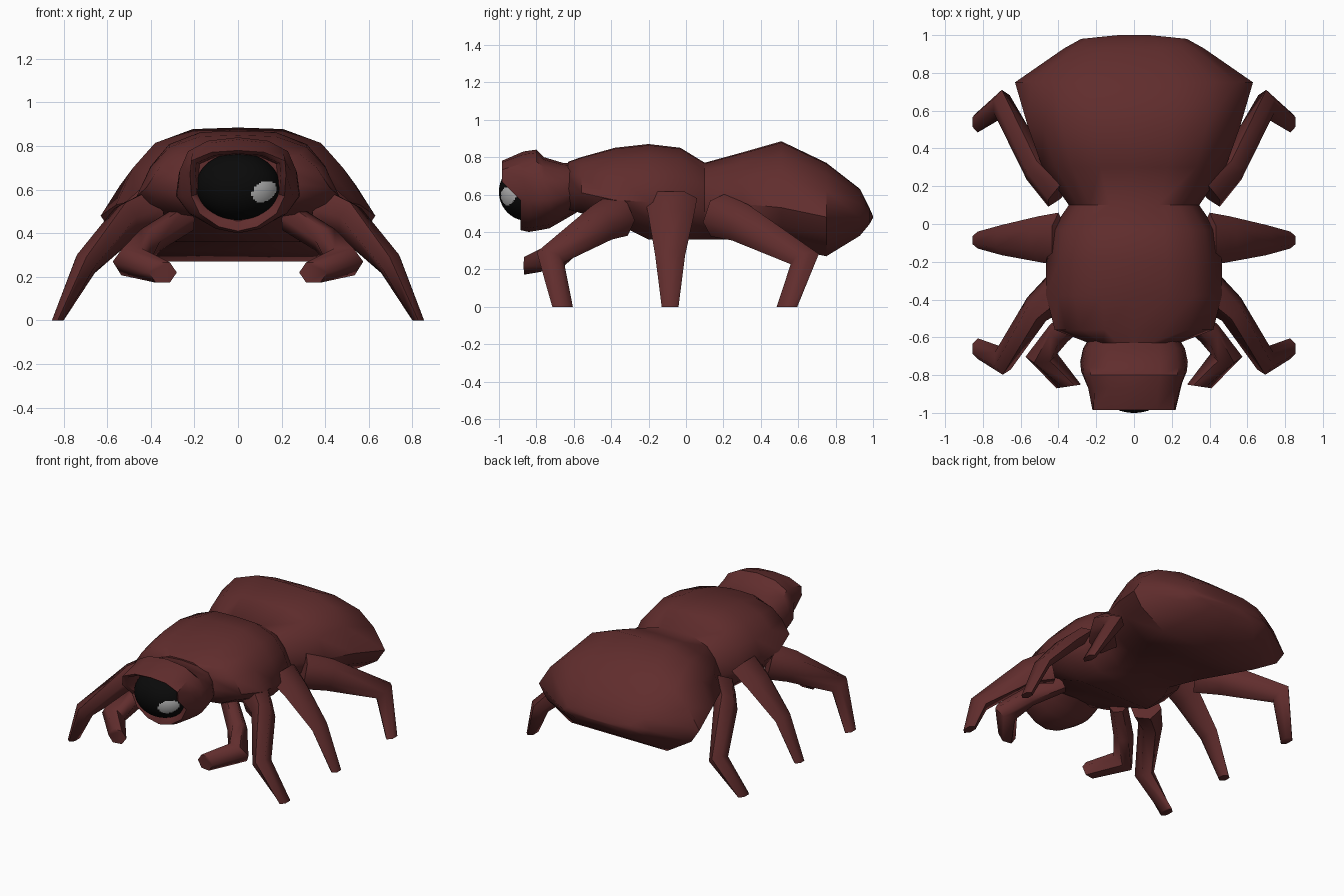
import bpy, bmesh, math
from mathutils import Vector

if "Cube" in bpy.data.objects:
    bpy.data.objects.remove(bpy.data.objects["Cube"])


def material(name, rgb):
    m = bpy.data.materials.new(name)
    m.diffuse_color = (*rgb, 1)
    m.use_nodes = True
    m.node_tree.nodes["Principled BSDF"].inputs["Base Color"].default_value = m.diffuse_color
    return m


SHELL = material("dark red shell", (0.118, 0.026, 0.026))
BLACK = material("eye black", (0.003, 0.003, 0.003))
GLINT = material("eye highlight grey", (0.5, 0.5, 0.5))


def loft(name, rings, mirror=False, angle=35):
    """Skin closed rings of equal length and cap both ends."""
    bm = bmesh.new()
    vs = [[bm.verts.new(p) for p in r] for r in rings]
    n = len(rings[0])
    for a, b in zip(vs, vs[1:]):
        for i in range(n):
            j = (i + 1) % n
            bm.faces.new((a[i], a[j], b[j], b[i]))
    bm.faces.new(vs[0])
    bm.faces.new(vs[-1])
    bmesh.ops.recalc_face_normals(bm, faces=bm.faces)
    me = bpy.data.meshes.new(name)
    bm.to_mesh(me)
    bm.free()
    ob = bpy.data.objects.new(name, me)
    bpy.context.collection.objects.link(ob)
    me.materials.append(SHELL)
    smooth(ob, angle)
    if mirror:
        ob.modifiers.new("Mirror", 'MIRROR')
    return ob


def smooth(ob, angle):
    bpy.ops.object.select_all(action='DESELECT')
    ob.select_set(True)
    bpy.context.view_layer.objects.active = ob
    bpy.ops.object.shade_smooth_by_angle(angle=math.radians(angle))


def section(shape, y_top, y_low, w, top, mid, bot):
    """Symmetric ring from a half profile; upper points may lean forward."""
    half = []
    for fx, fz in shape:
        z = mid + fz * ((top - mid) if fz > 0 else (mid - bot))
        half.append((fx * w, y_top if fz > 0.3 else y_low, z))
    return half + [(-x, y, z) for x, y, z in half[-2:0:-1]]


# Thorax and abdomen: one lofted body with a pinched waist
BODY = [(0, 1), (.37, .98), (.68, .8), (.86, .48), (1, 0), (.9, -.45), (.6, -1), (0, -1)]
body_rings = [  # y, half width, top, middle, bottom
    (-.63, .24, .775, .63, .52), (-.56, .42, .80, .61, .50),
    (-.38, .465, .85, .57, .45), (-.2, .465, .87, .56, .36),
    (-.03, .435, .85, .56, .36), (.1, .345, .77, .55, .36),
    (.3, .485, .825, .55, .36), (.51, .56, .885, .53, .32),
    (.75, .63, .77, .48, .27), (.93, .37, .63, .48, .38),
    (.98, .28, .53, .48, .44)]
rings = [section(BODY, r[0], *r) for r in body_rings]
rings.append([(x * .3, 1, .48 + (z - .48) * .1) for x, y, z in rings[-1]])
loft("body", rings, angle=50)

# Head: hooded shell with a recessed eye socket
RIM = [(0, 1), (.55, .95), (.98, .72), (1, .35), (.97, -.2), (.8, -.6), (.4, -.9), (0, -1)]
HEAD = [(0, 1), (.5, .93), (.82, .72), (.95, .35), (1, -.2), (.8, -.6), (.4, -.9), (0, -1)]
head_rings = [
    (-.85, -.85, .18, .76, .61, .47), (-.965, -.875, .195, .765, .61, .455),
    (-.985, -.885, .22, .78, .61, .41), (-.87, -.84, .255, .83, .61, .40),
    (-.8, -.78, .28, .84, .61, .41), (-.76, -.73, .285, .80, .61, .42),
    (-.66, -.66, .27, .77, .62, .46), (-.54, -.54, .2, .76, .64, .53)]
loft("head", [section(RIM if i < 3 else HEAD, *r) for i, r in enumerate(head_rings)], angle=45)

# Eye: ellipsoid with one grey highlight on its right side
bpy.ops.mesh.primitive_uv_sphere_add(segments=96, ring_count=64, location=(0, -.85, .615))
eye = bpy.context.object
eye.name = "eye"
for v in eye.data.vertices:
    v.co = (v.co.x * .192, v.co.y * .15, v.co.z * .155)
eye.data.materials.append(BLACK)
eye.data.materials.append(GLINT)
for p in eye.data.polygons:
    c = p.center
    dx, dz = c.x - .12, c.z + .024 - .25 * (c.x - .12)
    if c.y < 0 and (dx / .057) ** 2 + (dz / .046) ** 2 < 1:
        p.material_index = 1
smooth(eye, 30)


def limb(name, path, ref, end, sides=6):
    """Tapered limb; path holds (point, half size u, half size v)."""
    pts = [Vector(p) for p, _, _ in path]
    rings = []
    for i, (_, a, b) in enumerate(path):
        t = Vector()
        if i > 0:
            t += (pts[i] - pts[i - 1]).normalized()
        if i < len(pts) - 1:
            t += (pts[i + 1] - pts[i]).normalized()
        else:
            t = Vector(end)
        t.normalize()
        u = t.cross(Vector(ref)).normalized()
        v = t.cross(u)
        ang = [2 * math.pi * k / sides for k in range(sides)]
        rings.append([pts[i] + u * a * math.cos(q) + v * b * math.sin(q) * 1.15 for q in ang])
    loft(name, rings, mirror=True, angle=62)


# Walking legs, mirrored left to right
DOWN = (0, 0, -1)
limb("front_leg", [((.40, -.36, .49), .12, .09), ((.515, -.45, .45), .105, .065),
                   ((.695, -.725, .265), .078, .05), ((.827, -.66, 0), .055, .027)],
     (1, 0, 0), DOWN)
limb("middle_leg", [((.40, -.08, .58), .14, .05), ((.51, -.08, .48), .12, .05),
                    ((.70, -.085, .275), .08, .036), ((.827, -.085, 0), .045, .027)],
     (1, 0, 0), DOWN)
limb("back_leg", [((.39, .17, .49), .12, .09), ((.515, .29, .45), .105, .065),
                  ((.70, .635, .255), .08, .05), ((.827, .54, 0), .055, .027)],
     (1, 0, 0), DOWN)

# Short folded forearms beneath the head
limb("forearm", [((.24, -.44, .47), .06, .06), ((.40, -.58, .37), .065, .058),
                 ((.49, -.695, .27), .085, .072), ((.345, -.86, .22), .065, .047)],
     (0, 0, 1), (-.15, -1, 0))
